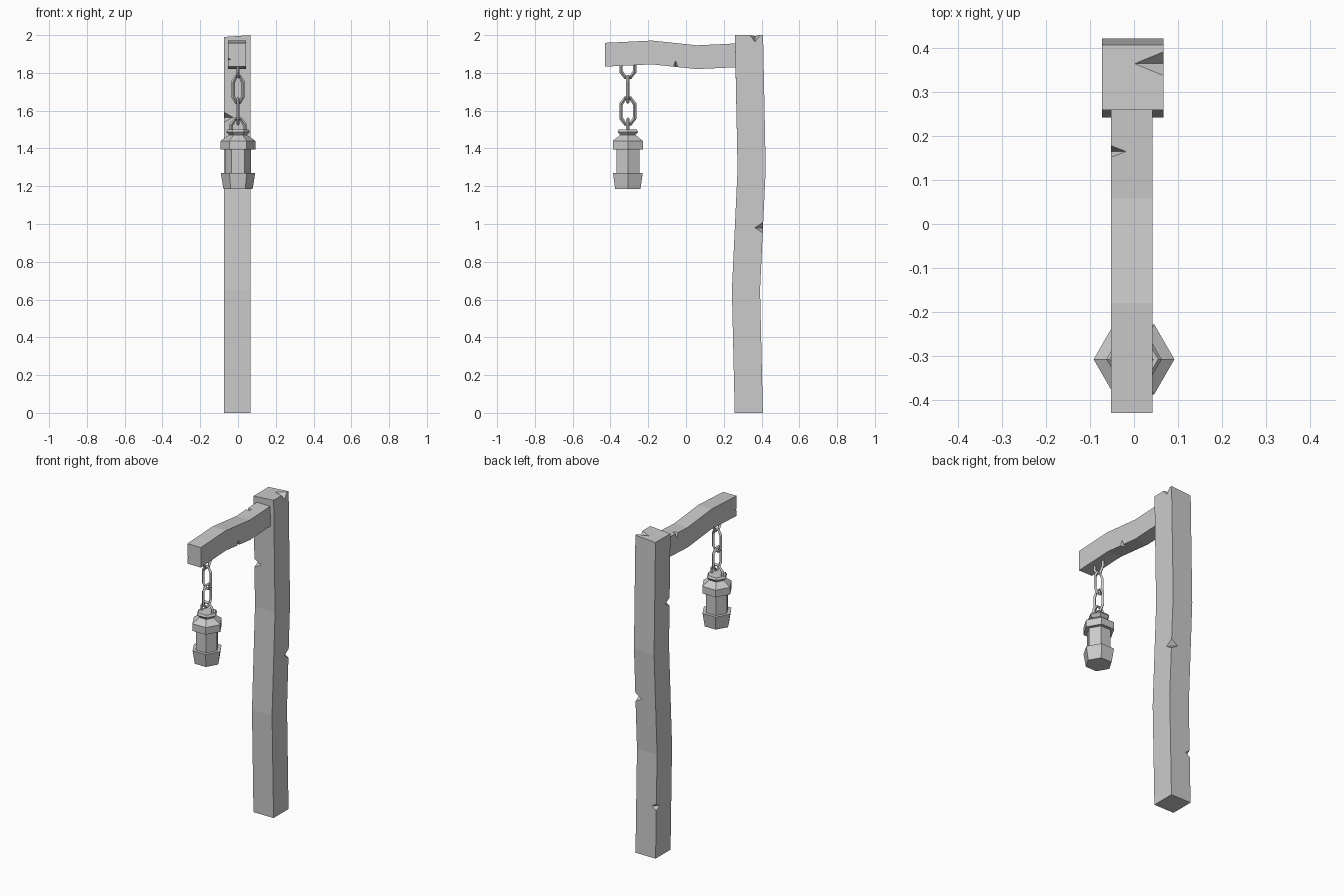
import bpy, bmesh, math
from mathutils import Vector

if "Cube" in bpy.data.objects:
    bpy.data.objects.remove(bpy.data.objects["Cube"])

grey = bpy.data.materials.new("plain grey")
grey.use_nodes = True
grey.diffuse_color = (0.6, 0.6, 0.6, 1)
grey.node_tree.nodes["Principled BSDF"].inputs["Base Color"].default_value = (0.6, 0.6, 0.6, 1)


def make(name, verts, faces):
    bm = bmesh.new()
    vs = [bm.verts.new(v) for v in verts]
    for f in faces:
        bm.faces.new([vs[i] for i in f])
    bmesh.ops.recalc_face_normals(bm, faces=bm.faces)
    mesh = bpy.data.meshes.new(name)
    bm.to_mesh(mesh)
    bm.free()
    mesh.materials.append(grey)
    obj = bpy.data.objects.new(name, mesh)
    bpy.context.collection.objects.link(obj)
    return obj


def loft(name, rings, closed=False):
    """Skin a list of equal-sized rings, capped unless closed into a loop."""
    n, m = len(rings[0]), len(rings)
    faces = []
    for r in range(m if closed else m - 1):
        a, b = r * n, (r + 1) % m * n
        faces += [(a + i, a + (i + 1) % n, b + (i + 1) % n, b + i) for i in range(n)]
    if not closed:
        faces += [tuple(range(n)), tuple(range((m - 1) * n, m * n))]
    return make(name, [v for ring in rings for v in ring], faces)


def chip(target, corner, along, side_a, side_b):
    """Cut a V-shaped chip out of an edge; sides point into the two faces."""
    p, d = Vector(corner), Vector(along)
    a, b = p + Vector(side_a), p + Vector(side_b)
    mid = (a + b) / 2
    verts = [mid + 3 * (v - mid) for v in (p + d, p - d, a, b)]
    cutter = make("chip_cutter", verts, [(0, 1, 2), (0, 1, 3), (0, 2, 3), (1, 2, 3)])
    cutter.hide_render = True
    cutter.hide_set(True)
    mod = target.modifiers.new("chip", 'BOOLEAN')
    mod.operation = 'DIFFERENCE'
    mod.solver = 'EXACT'
    mod.object = cutter


# Bent post: (height, front y)
X0, X1, DEPTH = -0.073, 0.067, 0.149
post = loft("post", [
    [(X0, y, z), (X1, y, z), (X1, y + DEPTH, z), (X0, y + DEPTH, z)]
    for z, y in [(0, 0.258), (0.65, 0.243), (1.29, 0.273), (2, 0.259)]])
for v in post.data.vertices:
    if v.co.z > 1.9 and v.co.x < 0:
        v.co.z = 1.99
chip(post, (X1, 0.365, 2), (0, 0.027, 0), (-0.067, 0, -0.004), (0, 0, -0.035))
chip(post, (X1, 0.407, 0.98), (0, 0, 0.028), (-0.045, 0, 0), (0, -0.042, 0))
chip(post, (X0, 0.268, 1.565), (0, 0, 0.026), (0.045, 0, 0), (0, 0.04, 0))
chip(post, (X0, 0.4, 0.32), (0, 0, 0.022), (0.03, 0, 0), (0, -0.03, 0))

# Wavy beam: (y, bottom height)
L, R, H = -0.052, 0.042, 0.126
beam = loft("beam", [
    [(L, y, z), (R, y, z), (R, y, z + H), (L, y, z + H)]
    for y, z in [(-0.43, 1.833), (-0.18, 1.845), (0.058, 1.82), (0.27, 1.83)]])
chip(beam, (L, 0.165, 1.951), (0, 0.013, 0), (0.034, 0, 0), (0, 0, -0.03))
chip(beam, (R, -0.055, 1.832), (0, 0.013, 0), (-0.03, 0, 0), (0, 0, 0.033))
chip(beam, (L, -0.43, 1.872), (0, 0, 0.006), (0.014, 0, 0), (0, 0.014, 0))

# Chain links with a diamond section, alternating direction
CY, T = -0.308, 0.018


def link(name, z, w, h, across):
    def path(w, h):
        k, c = h * 0.55, w * 0.4
        quarter = [(w, k), (c, h)]
        left = [(-x, y) for x, y in reversed(quarter)]
        return quarter + left + [(-x, -y) for x, y in quarter + left]

    def place(p, t):
        return (p[0], CY + t, z + p[1]) if across else (t, CY + p[0], z + p[1])

    outer, inner = path(w, h), path(w - T, h - T)
    middle = path(w - T / 2, h - T / 2)
    loft(name, [[place(o, 0), place(m, T / 2), place(i, 0), place(m, -T / 2)]
                for o, m, i in zip(outer, middle, inner)], closed=True)


for n, (z, w, across) in enumerate([(1.845, 0.045, False), (1.713, 0.035, True),
                                    (1.598, 0.045, False), (1.488, 0.045, True)]):
    link(f"chain_link_{n + 1}", z, w, 0.077, across)

# Six-sided lantern: (radius, height)
profile = [(0.077, 1.185), (0.081, 1.208), (0.091, 1.27), (0.07, 1.27),
           (0.07, 1.395), (0.092, 1.395), (0.092, 1.44), (0.052, 1.475),
           (0.045, 1.465), (0.063, 1.488), (0.055, 1.5)]
profile[7:9] = [(0.052, 1.468), (0.046, 1.47)]
loft("lantern", [[(r * math.cos(i * math.pi / 3), CY + r * math.sin(i * math.pi / 3), z)
                  for i in range(6)] for r, z in profile])
